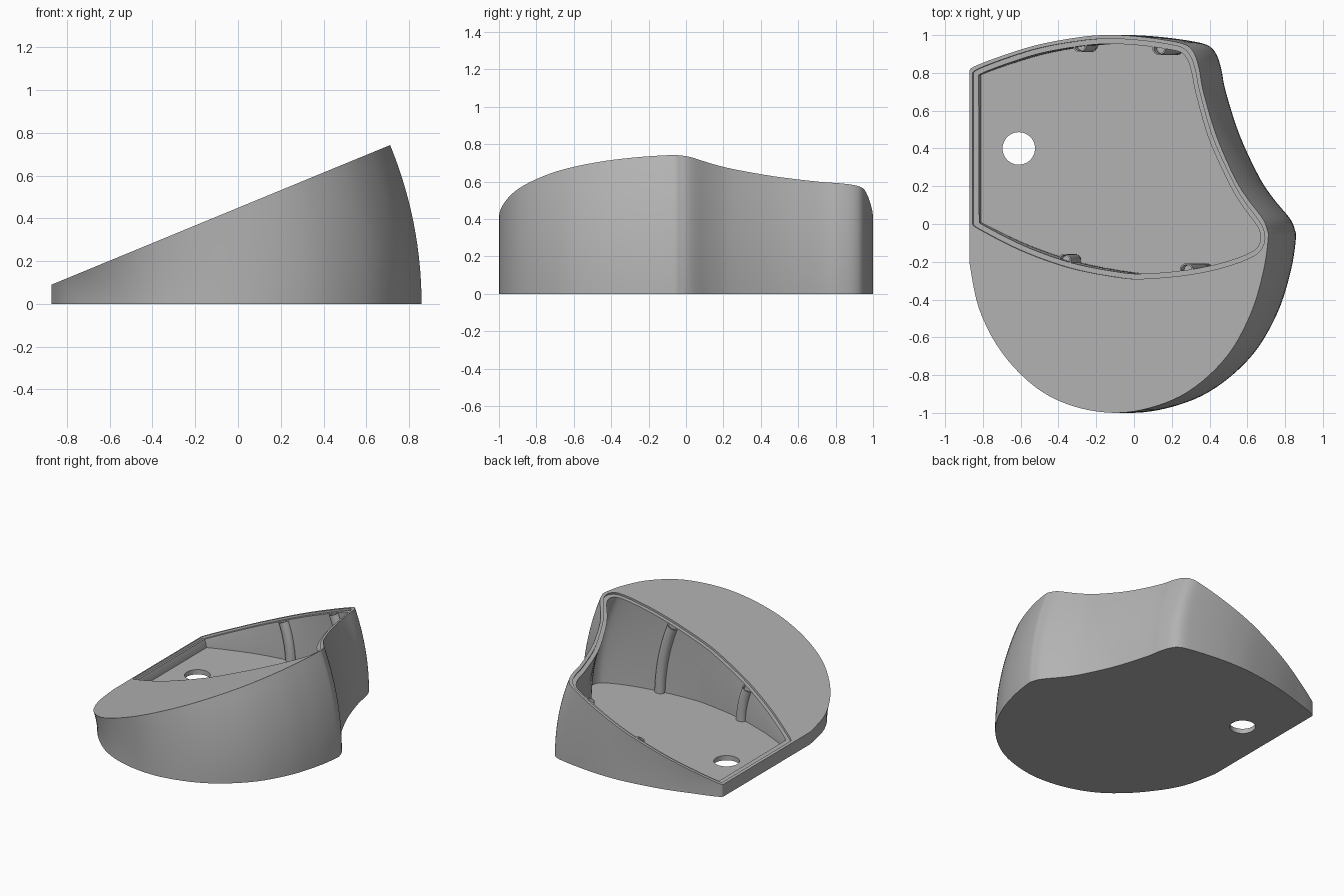
import bpy, bmesh, math
from mathutils import Vector
from mathutils.geometry import intersect_point_line

AXIS = -1.09                 # x of the sweep axis, parallel to y on the ground
TILT = math.radians(22.4)    # slope of the top plane
FLOOR = 0.035
LEFT = -0.872
LEDGE = 0.015                # depth of the lid recess

old = bpy.data.objects.get("Cube")
if old:
    bpy.data.objects.remove(old, do_unlink=True)

grey = bpy.data.materials.new("plain grey")
grey.use_nodes = True
grey.diffuse_color = (0.45, 0.45, 0.45, 1)
grey.node_tree.nodes["Principled BSDF"].inputs["Base Color"].default_value = (0.45, 0.45, 0.45, 1)


def spline(points, steps=5):
    """Smooth open curve through the points."""
    p = [Vector(q) for q in points]
    p = [p[0]] + p + [p[-1]]
    out = []
    for a, b, c, d in zip(p, p[1:], p[2:], p[3:]):
        for i in range(steps):
            t = i / steps
            out.append(0.5 * (2 * b + (c - a) * t + (2 * a - 5 * b + 4 * c - d) * t ** 2
                              + (3 * b - a - 3 * c + d) * t ** 3))
    return out + [p[-1]]


def gap(point, outline):
    """Distance from a point to a closed outline."""
    best = 9
    for i, b in enumerate(outline):
        a = outline[i - 1]
        t = intersect_point_line(point, a, b)[1]
        best = min(best, (a.lerp(b, max(0, min(1, t))) - point).length)
    return best


def inset(outline, distance):
    """Move a counter-clockwise outline inwards, dropping points that fold over."""
    out = []
    for i, p in enumerate(outline):
        a = (p - outline[i - 1]).normalized()
        b = (outline[(i + 1) % len(outline)] - p).normalized()
        n = Vector((-a.y - b.y, a.x + b.x)).normalized()
        q = p + n * distance / max(0.5, n.dot(Vector((-a.y, a.x))))
        if gap(q, outline) > distance * 0.97:
            out.append(q)
    return out


def at_floor(r):
    return math.asin(FLOOR / r)


def below_top(depth):
    return lambda r: TILT - math.asin(depth / r)


def sweep(bm, outline, start, end, upright_left=False, steps=14):
    """Wall made by turning an outline, drawn on the tilted top; returns its end rings."""
    rings = []
    for k in range(steps + 1):
        ring = []
        for p in outline:
            r = (p.x - AXIS) / math.cos(TILT)
            first = start(r)
            angle = first + (end(r) - first) * k / steps
            x = AXIS + r * math.cos(angle)
            if upright_left:
                x += (p.x - x) * max(0, 1 - (p.x - LEFT) / 0.15)
            ring.append(bm.verts.new((x, p.y, r * math.sin(angle))))
        rings.append(ring)
    for low, high in zip(rings, rings[1:]):
        for i in range(len(low)):
            bm.faces.new((low[i - 1], low[i], high[i], high[i - 1]))
    return rings[0], rings[-1]


def fill(bm, *loops):
    """Flat face bounded by one loop, or between an outer and an inner loop."""
    edges = [bm.edges.get((loop[i - 1], loop[i])) for loop in loops for i in range(len(loop))]
    bmesh.ops.triangle_fill(bm, edges=edges, use_beauty=True)


def finish(name, bm):
    bmesh.ops.recalc_face_normals(bm, faces=bm.faces)
    mesh = bpy.data.meshes.new(name)
    bm.to_mesh(mesh)
    bm.free()
    mesh.materials.append(grey)
    ob = bpy.data.objects.new(name, mesh)
    bpy.context.collection.objects.link(ob)
    bpy.ops.object.select_all(action='DESELECT')
    ob.select_set(True)
    bpy.context.view_layer.objects.active = ob
    bpy.ops.object.shade_smooth_by_angle(angle=math.radians(30))


# Outer outline: round front, waist on the right, bowed back
shell_outline = spline([
    (LEFT, -0.2), (-0.82, -0.45), (-0.7, -0.68), (-0.52, -0.865), (-0.32, -0.965), (-0.09, -1),
    (0.13, -0.96), (0.32, -0.865), (0.5, -0.69), (0.62, -0.47), (0.685, -0.25), (0.71, -0.08),
    (0.705, -0.03), (0.68, 0.03), (0.6, 0.135), (0.53, 0.25), (0.435, 0.47), (0.367, 0.7),
    (0.345, 0.82), (0.32, 0.9), (0.28, 0.945), (0.2, 0.968), (0.05, 0.99), (-0.1, 1),
    (-0.26, 0.993), (-0.5, 0.951), (-0.7, 0.89), (-0.85, 0.832), (LEFT, 0.805)])

# Outline of the recess that seats a lid
lip_outline = spline([
    (-0.855, 0), (-0.82, -0.028), (-0.6, -0.14), (-0.35, -0.23), (-0.1, -0.28), (0.05, -0.29),
    (0.3, -0.267), (0.5, -0.222), (0.64, -0.165), (0.685, -0.11), (0.69, -0.05), (0.662, 0.015),
    (0.58, 0.125), (0.51, 0.25), (0.414, 0.465), (0.347, 0.7), (0.325, 0.81), (0.3, 0.885),
    (0.26, 0.93), (0.19, 0.95), (0.05, 0.97), (-0.1, 0.98), (-0.26, 0.973), (-0.5, 0.932),
    (-0.7, 0.87), (-0.838, 0.815), (-0.855, 0.79)])

# Shell: outer wall, lid recess, pocket and cable hole joined by flat faces
bm = bmesh.new()
base, rim = sweep(bm, shell_outline, lambda r: 0, below_top(0), upright_left=True)
ledge, lip = sweep(bm, lip_outline, below_top(LEDGE), below_top(0), steps=1)
floor, pocket = sweep(bm, inset(lip_outline, 0.027), at_floor, below_top(LEDGE))
hole = [[bm.verts.new((-0.61 + 0.086 * math.cos(math.tau * k / 48),
                       0.4 + 0.086 * math.sin(math.tau * k / 48), z)) for k in range(48)]
        for z in (0, FLOOR)]
for i in range(48):
    bm.faces.new((hole[0][i - 1], hole[0][i], hole[1][i], hole[1][i - 1]))
fill(bm, rim, lip)
fill(bm, ledge, pocket)
fill(bm, floor, hole[1])
fill(bm, base, hole[0])
finish("shell", bm)

# Curved screw posts along the pocket walls, each with a sunken hole on top
for i, (x, y) in enumerate([(-0.295, 0.945), (0.125, 0.93), (-0.375, -0.193), (0.27, -0.243)]):
    circle = [Vector((x + 0.035 * math.cos(a), y + 0.035 * math.sin(a)))
              for a in (math.tau * k / 24 for k in range(24))]
    bm = bmesh.new()
    bottom, top = sweep(bm, circle, lambda r: at_floor(r) - 0.005, below_top(0.02))
    bm.faces.new(bottom[::-1])
    cap = bm.faces.new(top)
    bmesh.ops.recalc_face_normals(bm, faces=bm.faces)
    bmesh.ops.inset_region(bm, faces=[cap], thickness=0.008)
    bmesh.ops.inset_region(bm, faces=[cap], thickness=0.0005, depth=-0.04)
    finish(f"screw_post_{i + 1}", bm)
